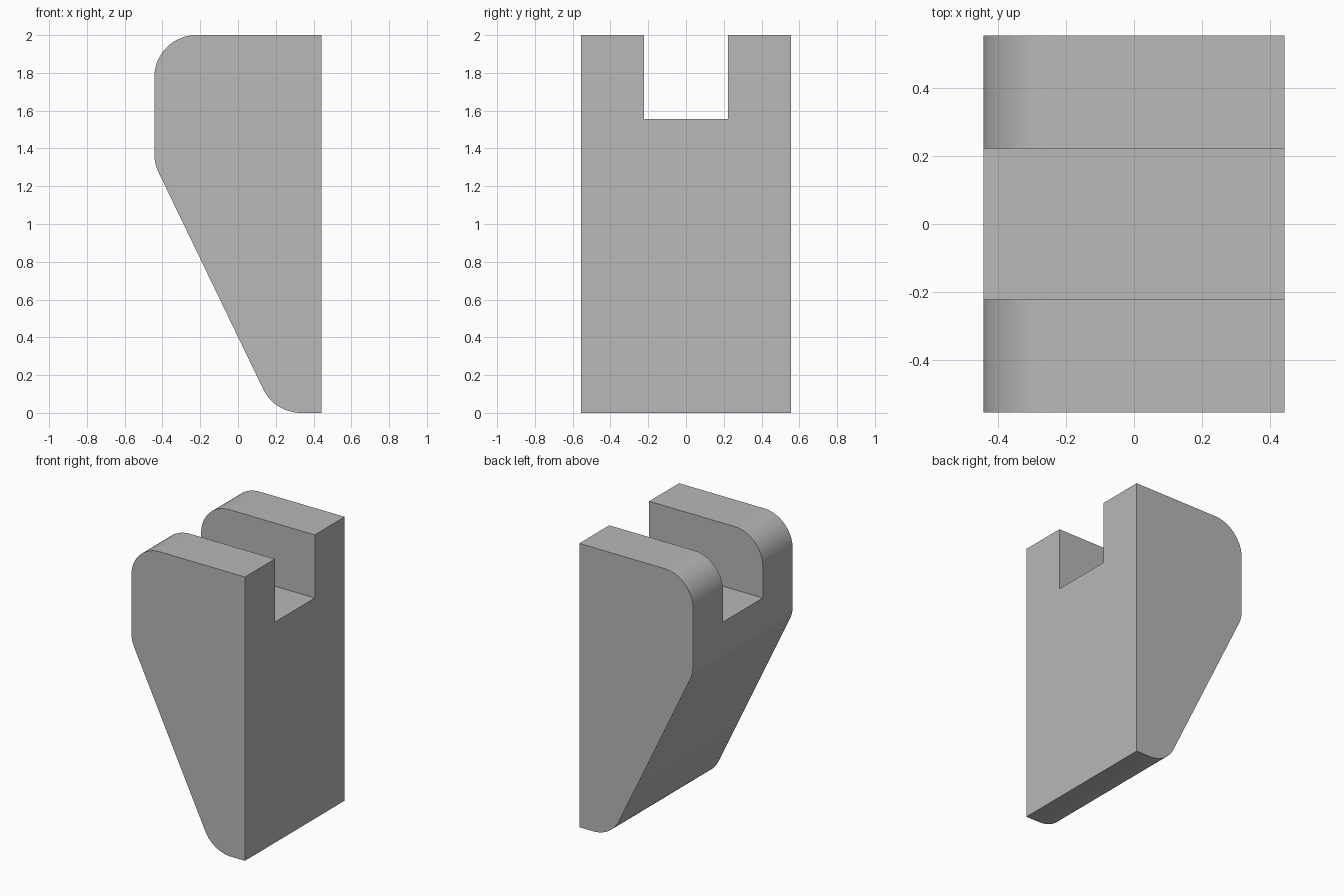
import bpy
import bmesh
import math
from mathutils import Vector

cube = bpy.data.objects.get("Cube")
if cube:
    bpy.data.objects.remove(cube, do_unlink=True)

HALF_DEPTH = 0.555
RADIUS = 0.222


def make_material(name, color):
    mat = bpy.data.materials.new(name)
    mat.use_nodes = True
    mat.diffuse_color = color
    mat.node_tree.nodes["Principled BSDF"].inputs["Base Color"].default_value = color
    return mat


def fillet(prev, corner, nxt, radius, steps):
    """Points of a tangent arc rounding one profile corner."""
    p, c, n = Vector(prev), Vector(corner), Vector(nxt)
    a, b = (p - c).normalized(), (n - c).normalized()
    half = a.angle(b) / 2
    center = c + (a + b).normalized() * radius / math.sin(half)
    start = c + a * radius / math.tan(half) - center
    end = c + b * radius / math.tan(half) - center
    sweep = start.angle(end)
    return [center + (start * math.sin(sweep * (1 - i / steps))
                      + end * math.sin(sweep * i / steps)) / math.sin(sweep)
            for i in range(steps + 1)]


# Side profile in x and z: corner, then whether it is rounded
corners = [((0.443, 0), False), ((0.443, 2), False), ((-0.443, 2), True),
           ((-0.443, 1.32), True), ((0.194, 0), True)]
profile = []
for i, (point, rounded) in enumerate(corners):
    if rounded:
        nxt = corners[(i + 1) % len(corners)][0]
        profile += fillet(corners[i - 1][0], point, nxt, RADIUS, 16)
    else:
        profile.append(Vector(point))

# Block: the profile extruded front to back
bm = bmesh.new()
face = bm.faces.new([bm.verts.new((p.x, -HALF_DEPTH, p.y)) for p in profile])
extruded = bmesh.ops.extrude_face_region(bm, geom=[face])["geom"]
bmesh.ops.translate(bm, vec=(0, 2 * HALF_DEPTH, 0),
                    verts=[g for g in extruded if isinstance(g, bmesh.types.BMVert)])
bmesh.ops.recalc_face_normals(bm, faces=bm.faces)
mesh = bpy.data.meshes.new("slotted_block")
bm.to_mesh(mesh)
bm.free()
block = bpy.data.objects.new("slotted_block", mesh)
bpy.context.collection.objects.link(block)
mesh.materials.append(make_material("plain grey", (0.48, 0.48, 0.48, 1)))

# Slot through the top, running side to side
bpy.ops.mesh.primitive_cube_add(size=1, location=(0, 0, 2.055))
cutter = bpy.context.object
cutter.name = "slot_cutter"
cutter.scale = (2, 0.444, 1)
cutter.hide_render = True
bpy.context.view_layer.update()

bpy.ops.object.select_all(action="DESELECT")
block.select_set(True)
bpy.context.view_layer.objects.active = block
slot = block.modifiers.new("slot", "BOOLEAN")
slot.operation = "DIFFERENCE"
slot.solver = "EXACT"
slot.object = cutter
bpy.ops.object.modifier_apply(modifier=slot.name)
bpy.data.objects.remove(cutter, do_unlink=True)

bpy.ops.object.shade_smooth_by_angle(angle=math.radians(25))
